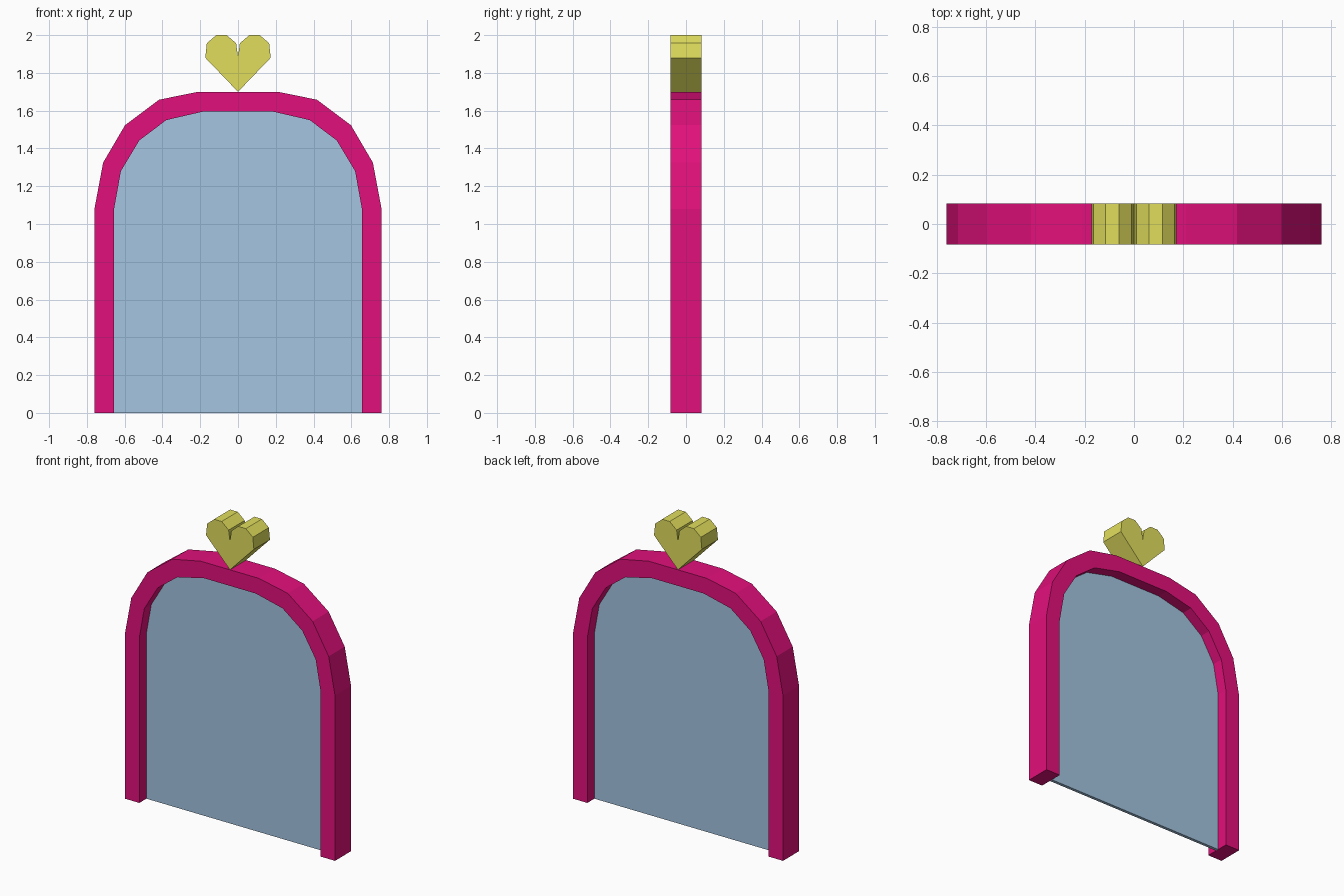
import bpy, bmesh

if "Cube" in bpy.data.objects:
    bpy.data.objects.remove(bpy.data.objects["Cube"])

HALF_DEPTH = 0.083


def material(name, rgb):
    # sRGB 0-255 to linear diffuse colour
    lin = [((c / 255 + 0.055) / 1.055) ** 2.4 if c > 10 else c / 255 / 12.92 for c in rgb]
    m = bpy.data.materials.new(name)
    m.diffuse_color = (*lin, 1.0)
    m.use_nodes = True
    m.node_tree.nodes["Principled BSDF"].inputs["Base Color"].default_value = m.diffuse_color
    return m


def mirrored(half):
    # right half from the bottom up, continued down the left side
    return half + [(-x, z) for x, z in reversed(half) if x > 0]


def extrude_part(name, points, faces, half_depth, mat):
    # flat XZ faces given thickness along y
    bm = bmesh.new()
    verts = [bm.verts.new((x, -half_depth, z)) for x, z in points]
    flat = [bm.faces.new([verts[i] for i in f]) for f in faces]
    front = bmesh.ops.extrude_face_region(bm, geom=flat, use_keep_orig=True)
    moved = [g for g in front["geom"] if isinstance(g, bmesh.types.BMVert)]
    bmesh.ops.translate(bm, verts=moved, vec=(0, 2 * half_depth, 0))
    bmesh.ops.recalc_face_normals(bm, faces=bm.faces)
    mesh = bpy.data.meshes.new(name)
    bm.to_mesh(mesh)
    bm.free()
    mesh.materials.append(mat)
    obj = bpy.data.objects.new(name, mesh)
    bpy.context.collection.objects.link(obj)
    return obj


pink = material("hot_pink", (226, 16, 123))
yellow = material("soft_yellow", (225, 222, 93))
glass = material("pale_blue", (163, 197, 225))

# Arch profiles
outer = mirrored([(0.76, 0), (0.76, 1.08), (0.714, 1.325), (0.598, 1.523), (0.418, 1.658), (0.21, 1.70)])
inner = mirrored([(0.656, 0), (0.656, 1.08), (0.62, 1.28), (0.523, 1.442), (0.38, 1.55), (0.186, 1.595)])
n = len(outer)

# Arched frame, open at the bottom
band = [(i, i + 1, n + i + 1, n + i) for i in range(n - 1)]
extrude_part("arch_frame", outer + inner, band, HALF_DEPTH, pink)

# Thin pane filling the arch
extrude_part("mirror_pane", inner, [range(n)], 0.01, glass)

# Heart ornament: two mirrored lobes sharing the centre line
lobe = [(0, 1.70), (0.173, 1.88), (0.165, 1.957), (0.115, 2.0), (0.06, 2.0), (0.01, 1.957), (0, 1.885)]
heart = lobe + [(-x, z) for x, z in reversed(lobe) if x > 0]
extrude_part("heart_ornament", heart, [range(len(heart))], HALF_DEPTH, yellow)
